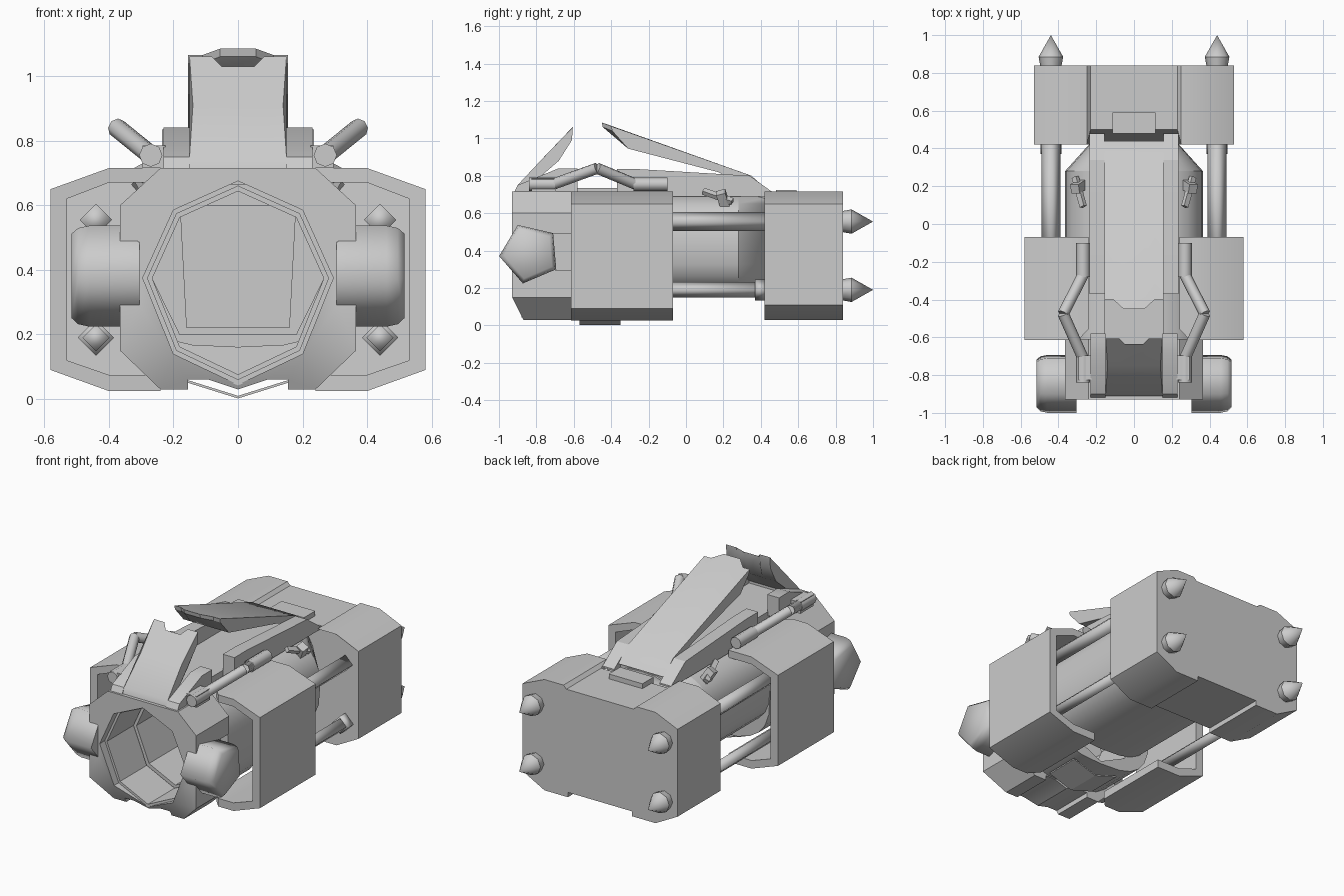
import bpy, bmesh, math
from mathutils import Vector

cube = bpy.data.objects.get("Cube")
if cube:
    bpy.data.objects.remove(cube, do_unlink=True)

GREY = (0.6, 0.6, 0.6, 1)
metal = bpy.data.materials.new("light_grey")
metal.use_nodes = True
metal.diffuse_color = GREY
metal.node_tree.nodes["Principled BSDF"].inputs["Base Color"].default_value = GREY


def finish(name, bm, angle=30):
    bmesh.ops.recalc_face_normals(bm, faces=bm.faces)
    me = bpy.data.meshes.new(name)
    bm.to_mesh(me)
    bm.free()
    me.materials.append(metal)
    me.shade_smooth()
    me.set_sharp_from_angle(angle=math.radians(angle))
    ob = bpy.data.objects.new(name, me)
    bpy.context.collection.objects.link(ob)
    return ob


def loft(name, sections, angle=30):
    """Skin a list of equal point loops and cap both ends."""
    bm = bmesh.new()
    rings = [[bm.verts.new(p) for p in s] for s in sections]
    n = len(rings[0])
    for a, b in zip(rings, rings[1:]):
        for i in range(n):
            j = (i + 1) % n
            bm.faces.new((a[i], a[j], b[j], b[i]))
    bm.faces.new(rings[0])
    bm.faces.new(rings[-1])
    return finish(name, bm, angle)


def along_y(name, pts, a, b):
    return loft(name, [[(x, y, z) for x, z in pts] for y in (a, b)])


def along_x(name, pts, a, b):
    return loft(name, [[(x, y, z) for y, z in pts] for x in (a, b)])


def ring(name, outer, inner, a, b, angle=30):
    """Extrude an outline with a hole along y."""
    bm = bmesh.new()
    caps = {a: [], b: []}
    for pts in (outer, inner):
        loops = [[bm.verts.new((x, y, z)) for x, z in pts] for y in (a, b)]
        n = len(pts)
        for i in range(n):
            j = (i + 1) % n
            f = bm.faces.new((loops[0][i], loops[0][j], loops[1][j], loops[1][i]))
            for e in f.edges:
                ys = {v.co.y for v in e.verts}
                if len(ys) == 1:
                    caps[a if abs(e.verts[0].co.y - a) < 1e-5 else b].append(e)
    for edges in caps.values():
        bmesh.ops.triangle_fill(bm, edges=edges, normal=(0, 1, 0), use_beauty=True)
    return finish(name, bm, angle)


def both(half):
    """Mirror a half outline listed from top to bottom."""
    return half + [(-x, z) for x, z in reversed(half) if x > 0]


def scaled(pts, k):
    return [(x * k, 0.36 + (z - 0.36) * k) for x, z in pts]


def rounded(centre, height):
    """Cross-section between an oval and a rounded box."""
    def full(v):
        return math.copysign(abs(v) ** .7, v)
    turns = [t * math.pi / 12 for t in range(24)]
    return [(.365 * full(math.cos(t)), centre + height * full(math.sin(t))) for t in turns]


def rod(name, p, q, r1, r2=None, sides=8, angle=50):
    p, q = Vector(p), Vector(q)
    bm = bmesh.new()
    bmesh.ops.create_cone(bm, cap_ends=True, segments=sides, radius1=r1,
                          radius2=r1 if r2 is None else r2, depth=(q - p).length)
    turn = (q - p).to_track_quat('Z', 'Y').to_matrix().to_4x4()
    turn.translation = (p + q) / 2
    bm.transform(turn)
    return finish(name, bm, angle)


def box(name, centre, size, turn=(0, 0, 0)):
    bm = bmesh.new()
    bmesh.ops.create_cube(bm, size=1)
    for v in bm.verts:
        v.co = Vector(a * b for a, b in zip(v.co, size))
    ob = finish(name, bm)
    ob.location, ob.rotation_euler = centre, turn
    return ob


# Front collar with an octagonal mouth and sloped lower claws
mouth = both([(0, .675), (.2, .585), (.295, .375), (.2, .14), (0, .045)])
collar = both([(.24, .715), (.365, .6), (.365, .49), (.31, .49), (.31, .295), (.365, .295),
               (.365, .15), (.24, .03), (.155, .03), (.155, .06), (.09, .06), (0, .03)])
front = ring("front_collar", collar, mouth, -.93, -.61)
for v in front.data.vertices:
    if v.co.y < -.9 and v.co.z < .15:
        v.co.y += (.15 - v.co.z) / 2
ring("mouth_liner", scaled(mouth, 1.01), scaled(mouth, .95), -.88, -.62)

# Hollow round-cornered body, shallower at the rear, tapering into the rear block
bore = scaled(mouth, .9)
shallow = rounded(.435, .275)
ring("body_front", rounded(.385, .325), bore, -.612, -.3)
ring("body_rear", shallow, [(x, max(z, .2)) for x, z in bore], -.3, .28)
loft("body_taper", [[(x * k, y, z) for x, z in shallow] for y, k in ((.28, 1), (.43, .63))], 60)
along_y("bore_panel", both([(.18, .6), (.16, .22)]), .273, .281)
along_y("belly_plate", [(-.16, .06), (0, .01), (.16, .06), (.16, .052), (0, .002), (-.16, .052)],
        -.57, -.35)

# Rear block with a recessed centre strip and a front notch
block = both([(.25, .715), (.38, .715), (.53, .65), (.53, .11), (.38, .03), (.22, .03), (.22, .06)])
block = block + [(-.23, .695), (.23, .695)]
rear = along_y("rear_block", block, .42, .84)
for v in rear.data.vertices:
    if v.co.y < .5 and v.co.z > .69 and abs(v.co.x) < .24:
        v.co.y = .5
box("rear_latch", (0, .535, .705), (.23, .11, .04))

# Top deck between the rails
box("top_deck", (0, -.24, .70), (.31, 1.32, .07))

# Large rear-hinged flap with a protruding tip
tips = [(-.155, 0), (-.11, 0), (-.055, 1), (.055, 1), (.11, 0), (.155, 0)]
loft("rear_flap", [[(x, -.40 - .05 * t, 1.065 + .02 * t), (x, .35, .80), (x, .44, .72),
                    (x, .30, .76), (x, .17, .82), (x, -.31, .945),
                    (x, -.395 - .05 * t, 1.04 + .02 * t)] for x, t in tips])

# Smaller front flap with a notched tip and a pinched waist
notch = [(-.15, 0), (-.08, 0), (-.05, 1), (.05, 1), (.08, 0), (.15, 0)]
loft("front_flap", [[(x, -.91, .715), (x, -.90, .75), (x * .93, -.75, .91),
                     (x, -.605 - .03 * t, 1.06 - .03 * t),
                     (x, -.61 - .03 * t, .99), (x * .93, -.68, .88), (x, -.83, .75),
                     (x, -.83, .715)] for x, t in notch])

for s, side in ((1, "left"), (-1, "right")):
    # Open-ended side shell with lips swept back at the front
    shell = [(.24, .715), (.295, .715), (.40, .715), (.58, .65), (.58, .09), (.40, .025),
             (.295, .025), (.24, .025), (.24, .075), (.295, .075), (.40, .075), (.53, .12),
             (.53, .62), (.40, .67), (.295, .67), (.24, .67)]
    lips = along_y(side + "_side_shell", [(s * x, z) for x, z in shell], -.615, -.07)
    for v in lips.data.vertices:
        if v.co.y < -.5 and abs(v.co.x) < .25:
            v.co.y += .06

    # Rails carrying the flaps
    along_x(side + "_rear_rail", [(-.37, .69), (-.37, .835), (-.25, .835), (.34, .80),
                                  (.48, .70), (.48, .69)], s * .155, s * .235)
    along_x(side + "_front_rail", [(-.92, .71), (-.90, .75), (-.68, .84), (-.58, .84),
                                   (-.58, .71)], s * .15, s * .23)

    # Five-sided pod beside the mouth, with a rounded outer rim
    pod = []
    for x, r in ((.305, .165), (.46, .165), (.495, .157), (.515, .138)):
        pod.append([(s * x, -.835 + r * math.cos(a), .385 + r * math.sin(a))
                    for a in (math.radians(185 + 72 * k) for k in range(5))])
    loft(side + "_pod", pod, 75)

    # Long four-sided rods with pointed rear ends
    for z, r, level in ((.555, .05, "upper"), (.19, .042, "lower")):
        name = side + "_" + level
        x = s * .44
        rod(name + "_rod", (x, -.3, z), (x, .43, z), r, sides=4, angle=95)
        rod(name + "_tip_base", (x, .83, z), (x, .885, z), .055, .065)
        rod(name + "_tip", (x, .885, z), (x, 1.0, z), .065, 0)
    rod(side + "_rod_collar", (s * .44, .37, .19), (s * .44, .425, .19), .056, sides=4, angle=95)

    # Bent hose with its two sleeves
    a, k, b = (s * .27, -.71, .755), (s * .375, -.475, .84), (s * .27, -.27, .755)
    rod(side + "_hose_front", a, k, .03)
    rod(side + "_hose_rear", k, b, .03)
    rod(side + "_front_sleeve", (s * .27, -.84, .755), (s * .27, -.70, .755), .036)
    rod(side + "_rear_sleeve", (s * .27, -.28, .755), (s * .27, -.10, .755), .036)
    box(side + "_sleeve_mount", (s * .26, -.76, .75), (.07, .13, .07))

    # Small tilted clip on the body
    box(side + "_clip_bar", (s * .29, .17, .69), (.03, .17, .025), (-.4, s * .6, s * -.5))
    box(side + "_clip_post", (s * .29, .20, .67), (.05, .05, .1), (.3, s * .5, 0))
